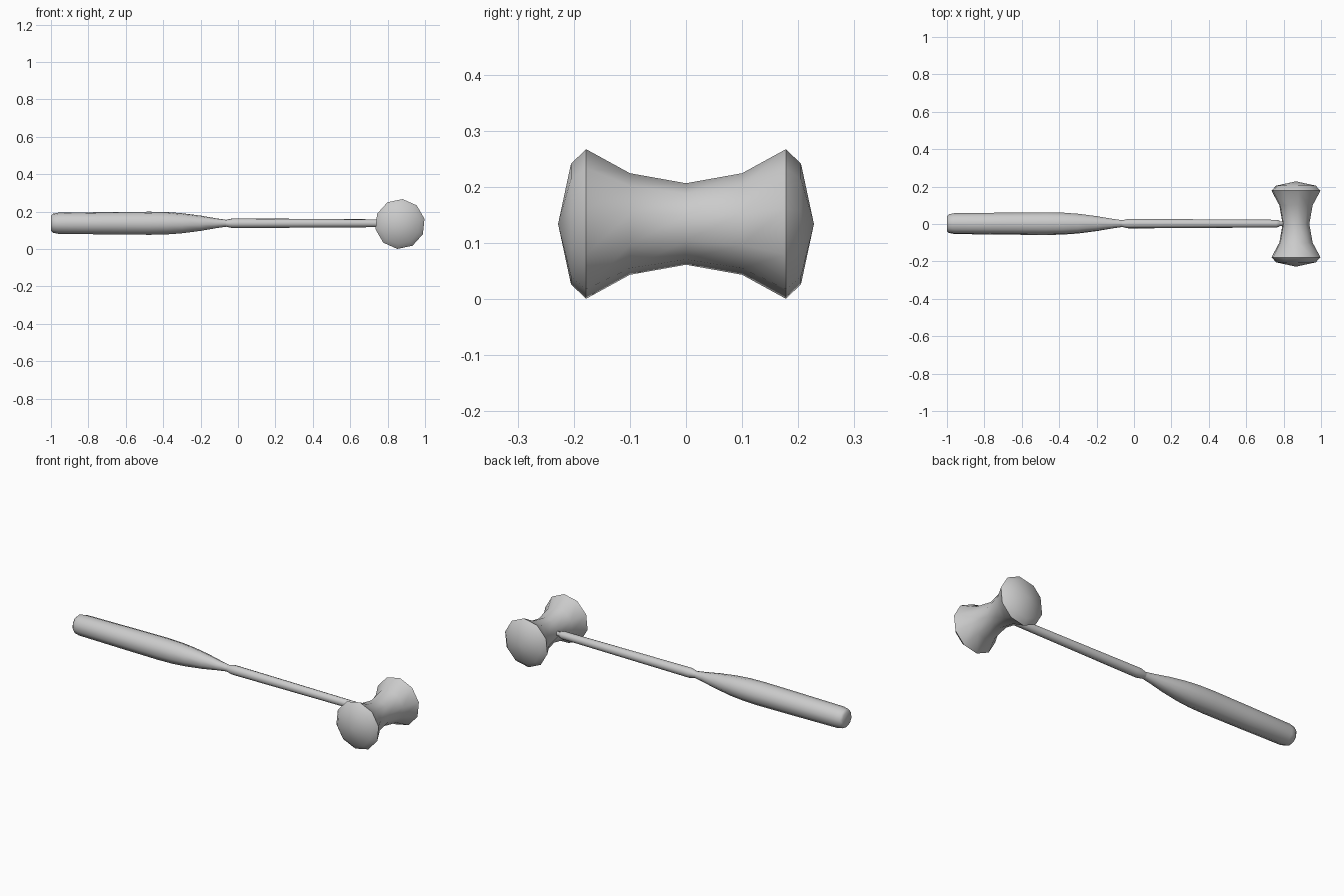
import bpy, bmesh, math
from mathutils import Matrix, Vector

cube = bpy.data.objects.get("Cube")
if cube:
    bpy.data.objects.remove(cube, do_unlink=True)

SIDES = 10
grey = bpy.data.materials.new("plain grey")
grey.use_nodes = True
colour = (0.6, 0.6, 0.6, 1)
grey.diffuse_color = colour
grey.node_tree.nodes["Principled BSDF"].inputs["Base Color"].default_value = colour


def lathe(name, profile, centre, axis):
    """Spin (distance, radius) pairs about the x or y axis; zero radius makes a tip."""
    bm = bmesh.new()
    rings = []
    for dist, radius in profile:
        ring = []
        for i in range(SIDES if radius else 1):
            a = math.radians(84) + math.tau * i / SIDES
            u, v = radius * math.cos(a), radius * math.sin(a)
            point = (dist, u, v) if axis == "x" else (u, dist, v)
            ring.append(bm.verts.new(Vector(point) + Vector(centre)))
        rings.append(ring)
    for a, b in zip(rings, rings[1:]):
        for i in range(SIDES):
            j = (i + 1) % SIDES
            corners = [a[i % len(a)], a[j % len(a)], b[j % len(b)], b[i % len(b)]]
            bm.faces.new(list(dict.fromkeys(corners)))
    for ring in (rings[0], rings[-1]):
        if len(ring) > 1:
            bm.faces.new(ring)
    bmesh.ops.recalc_face_normals(bm, faces=bm.faces[:])
    mesh = bpy.data.meshes.new(name)
    bm.to_mesh(mesh)
    bm.free()
    mesh.materials.append(grey)
    obj = bpy.data.objects.new(name, mesh)
    bpy.context.collection.objects.link(obj)
    bpy.ops.object.select_all(action="DESELECT")
    obj.select_set(True)
    bpy.context.view_layer.objects.active = obj
    bpy.ops.object.shade_smooth_by_angle(angle=math.radians(50))
    return obj


# Waisted double-faced head, mirrored about its middle
half = [(0.10, 0.091), (0.178, 0.134), (0.205, 0.108), (0.228, 0)]
head = [(-d, r) for d, r in reversed(half)] + [(0, 0.073)] + half
lathe("hammer_head", head, (0.866, 0, 0.134), "y")

# Swelling hand grip with a rounded butt, tapering to a thin neck
lathe("grip", [(-1.0, 0.040), (-0.99, 0.051), (-0.96, 0.057), (-0.7, 0.060),
               (-0.47, 0.062), (-0.38, 0.060), (-0.3, 0.054), (-0.2, 0.041),
               (-0.12, 0.027), (-0.06, 0.018), (-0.03, 0.018)],
      (0, 0.002, 0.138), "x")

# Slender shaft with a small collar and a narrow tenon inside the head
lathe("shaft", [(-0.065, 0.018), (-0.03, 0.026), (0.0, 0.026), (0.76, 0.021),
                (0.775, 0.018), (0.78, 0.012), (0.83, 0.012)],
      (0, 0.002, 0.138), "x")
